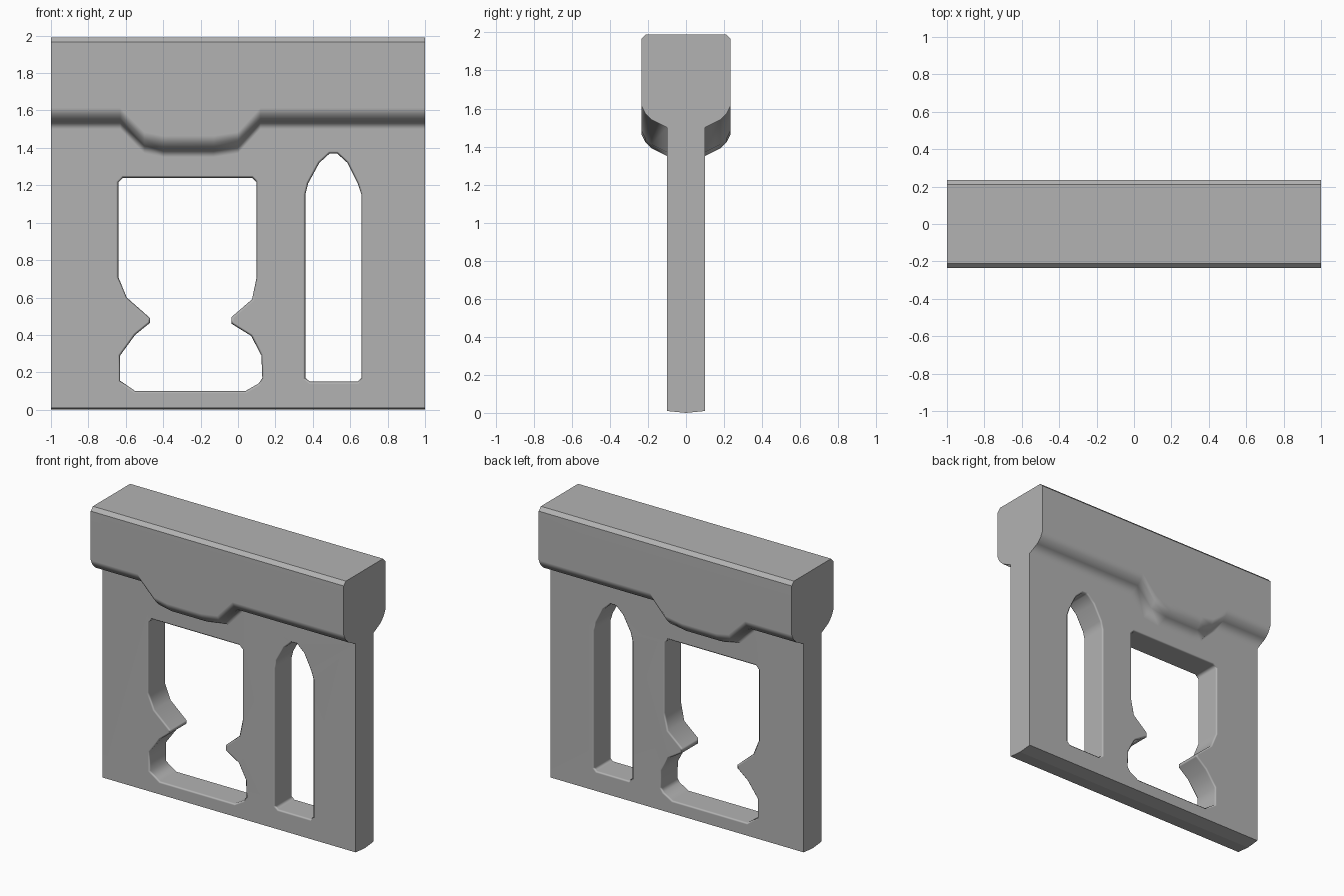
import bpy, bmesh
from math import radians
from mathutils import Vector

if "Cube" in bpy.data.objects:
    bpy.data.objects.remove(bpy.data.objects["Cube"])

T = 0.1       # half thickness of the wall
BEV = 0.012   # bevel around the openings

# Lower edge of the beam: x position and drop
DROP = [(-1, 0), (-0.63, 0), (-0.5, -0.13), (-0.4, -0.15),
        (-0.13, -0.15), (0, -0.13), (0.12, 0), (1, 0)]

# Openings, counter-clockwise seen from the front (x, z)
BALUSTER_WINDOW = [
    (-0.55, 0.10), (0.04, 0.10), (0.11, 0.14), (0.13, 0.17), (0.125, 0.29),
    (0.07, 0.395), (-0.035, 0.46), (-0.035, 0.495), (0.075, 0.59), (0.10, 0.71),
    (0.10, 1.215), (0.075, 1.24), (-0.615, 1.24), (-0.64, 1.215), (-0.64, 0.71),
    (-0.595, 0.60), (-0.47, 0.49), (-0.47, 0.465), (-0.55, 0.40), (-0.63, 0.29),
    (-0.63, 0.155)]
ARCHED_WINDOW = [
    (0.385, 0.15), (0.64, 0.15), (0.66, 0.17), (0.66, 1.15), (0.64, 1.21),
    (0.585, 1.32), (0.53, 1.37), (0.49, 1.37), (0.435, 1.32), (0.375, 1.21),
    (0.36, 1.15), (0.36, 0.17)]


def grow(loop, d):
    """Offset a counter-clockwise loop outwards."""
    out = []
    for i in range(len(loop)):
        p, a, b = (Vector(loop[j % len(loop)]) for j in (i, i - 1, i + 1))
        n1, n2 = ((e - s).normalized() for s, e in ((a, p), (p, b)))
        n1, n2 = Vector((n1.y, -n1.x)), Vector((n2.y, -n2.x))
        out.append(p + (n1 + n2) * d / (1 + n1.dot(n2)))
    return out


def ring(loop, y):
    return [bm.verts.new((x, y, z)) for x, z in loop]


def bridge(a, b, count=None):
    n = len(a)
    for i in range(count or n):
        j = (i + 1) % n
        bm.faces.new((a[i], a[j], b[j], b[i]))


def ring_edges(r):
    return [bm.edges.get((r[i - 1], r[i])) or bm.edges.new((r[i - 1], r[i]))
            for i in range(len(r))]


bm = bmesh.new()

# Wall panel outline: top runs along the beam, underside is slightly crowned
outline = [(-1, 1.5), (-1, 0.01), (1, 0.01)] + [(x, 1.5 + d) for x, d in reversed(DROP[1:])]
front, back = ring(outline, -T), ring(outline, T)
mid = ring([(-1, 0), (1, 0)], 0)
bridge(front[1:3], mid, 1)
bridge(mid, back[1:3], 1)
bm.faces.new((front[0], front[1], mid[0], back[1], back[0]))
bm.faces.new((front[3], front[2], mid[1], back[2], back[3]))

# Two bevelled openings, then the front and back faces around them
sides = [ring_edges(front), ring_edges(back)]
for hole in (BALUSTER_WINDOW, ARCHED_WINDOW):
    rim = grow(hole, BEV)
    rings = [ring(rim, -T), ring(hole, -T + BEV), ring(hole, T - BEV), ring(rim, T)]
    for a, b in zip(rings, rings[1:]):
        bridge(a, b)
    sides[0] += ring_edges(rings[0])
    sides[1] += ring_edges(rings[3])
for edges in sides:
    bmesh.ops.triangle_fill(bm, use_beauty=True, use_dissolve=False, edges=edges)

# Thick top beam: cross-section lofted along x, lower points follow the drop
half = [(T, 1.50), (0.18, 1.54), (0.215, 1.575), (0.235, 1.615),
        (0.235, 1.965), (0.21, 1.99)]
section = half + [(-y, z) for y, z in reversed(half)]
rows = [[bm.verts.new((x, y, z + (d if z < 1.7 else 0))) for y, z in section]
        for x, d in DROP]
for a, b in zip(rows, rows[1:]):
    bridge(a, b, len(section) - 1)
bm.faces.new(rows[0])
bm.faces.new(rows[-1])

# Weld beam to wall, merge flat areas, smooth all but the end faces and sharp reveals
bmesh.ops.remove_doubles(bm, verts=bm.verts, dist=0.0005)
bmesh.ops.dissolve_limit(bm, angle_limit=radians(0.5), verts=bm.verts, edges=bm.edges)
bmesh.ops.recalc_face_normals(bm, faces=bm.faces)
for f in bm.faces:
    f.smooth = True
for e in bm.edges:
    at_end = all(abs(abs(v.co.x) - 1) < 1e-4 for v in e.verts)
    reveal = all(abs(v.co.y) < T - 0.001 for v in e.verts) and min(v.co.z for v in e.verts) > 0.05
    e.smooth = not (at_end or (reveal and e.calc_face_angle(0) > radians(60)))

me = bpy.data.meshes.new("wall_with_beam")
bm.to_mesh(me)
bm.free()
wall = bpy.data.objects.new("wall_with_beam", me)
bpy.context.collection.objects.link(wall)

# Darker grey surface
grey = bpy.data.materials.new("stone_grey")
grey.diffuse_color = (0.45, 0.45, 0.45, 1)
grey.use_nodes = True
grey.node_tree.nodes["Principled BSDF"].inputs["Base Color"].default_value = grey.diffuse_color
me.materials.append(grey)

# Large faces keep flat shading, bevels blend between them
mod = wall.modifiers.new("flat_faces", 'WEIGHTED_NORMAL')
mod.mode = 'FACE_AREA'
mod.weight = 95
mod.keep_sharp = True
bpy.context.view_layer.objects.active = wall
wall.select_set(True)
bpy.ops.object.modifier_apply(modifier=mod.name)
